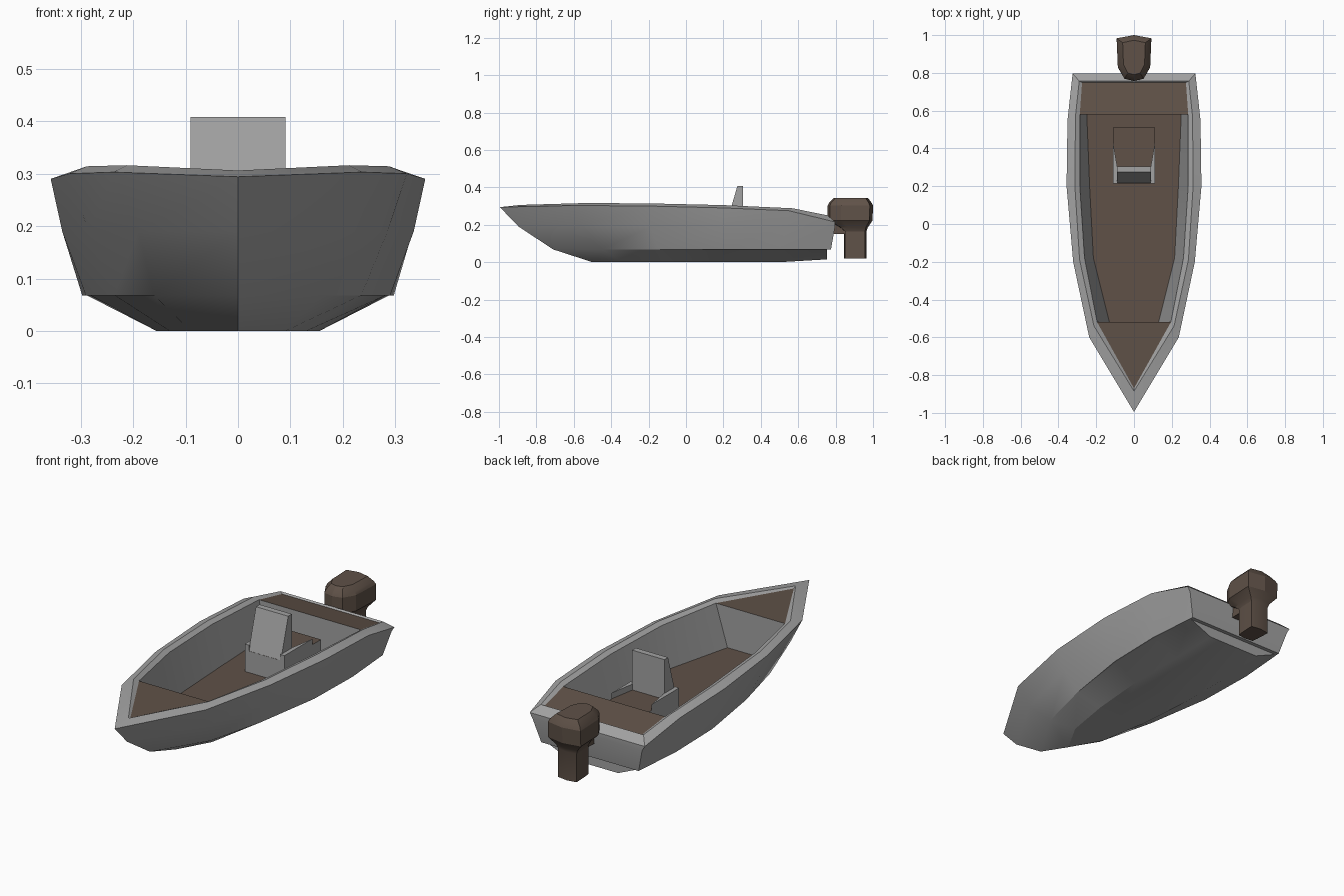
import bpy
import math

if "Cube" in bpy.data.objects:
    bpy.data.objects.remove(bpy.data.objects["Cube"], do_unlink=True)


def material(name, rgb):
    mat = bpy.data.materials.new(name)
    mat.use_nodes = True
    mat.diffuse_color = (*rgb, 1)
    mat.node_tree.nodes["Principled BSDF"].inputs["Base Color"].default_value = (*rgb, 1)
    return mat


GREY = material("hull grey", (0.36, 0.36, 0.36))
BROWN = material("deck brown", (0.115, 0.083, 0.064))


class Shape:
    """Collects faces, sharing points that coincide."""

    def __init__(self):
        self.points, self.faces, self.slots = {}, [], []

    def face(self, corners, slot=0):
        ids = []
        for p in corners:
            key = tuple(round(c, 4) for c in p)
            i = self.points.setdefault(key, len(self.points))
            if i not in ids:
                ids.append(i)
        if len(ids) > 2:
            self.faces.append(ids)
            self.slots.append(slot)

    def loft_both_sides(self, rows, slots=None):
        for r, (low, high) in enumerate(zip(rows, rows[1:])):
            for a, b, c, d in zip(low, low[1:], high[1:], high):
                slot = slots[r] if slots else 0
                self.face((a, b, c, d), slot)
                self.face([(-x, y, z) for x, y, z in (d, c, b, a)], slot)

    def rings(self, rings, slot=0):
        n = len(rings[0])
        for low, high in zip(rings, rings[1:]):
            for i in range(n):
                k = (i + 1) % n
                self.face((low[i], low[k], high[k], high[i]), slot)
        self.face(rings[0][::-1], slot)
        self.face(rings[-1], slot)

    def build(self, name, mats, angle=28):
        mesh = bpy.data.meshes.new(name)
        mesh.from_pydata(list(self.points), [], self.faces)
        for mat in mats:
            mesh.materials.append(mat)
        for poly, slot in zip(mesh.polygons, self.slots):
            poly.material_index = slot
        obj = bpy.data.objects.new(name, mesh)
        bpy.context.collection.objects.link(obj)
        bpy.ops.object.select_all(action="DESELECT")
        obj.select_set(True)
        bpy.context.view_layer.objects.active = obj
        bpy.ops.object.shade_smooth_by_angle(angle=math.radians(angle))
        return obj


def to_centre(row):
    # end each line on the centre plane
    return row + [(0, row[-1][1], row[-1][2])]


# Hull lines, bow to stern
bottom = to_centre([(0, -.5, 0), (.09, -.34, 0), (.13, -.1, 0),
                    (.155, .2, 0), (.155, .5, 0), (.145, .755, .015)])
keel = [(0, y, z) for x, y, z in bottom]
chine = to_centre([(0, -.71, .068), (.16, -.45, .068), (.235, -.15, .068),
                   (.29, .2, .068), (.297, .5, .068), (.275, .775, .068)])
step = [(x * .97, min(y, .755), z) for x, y, z in chine]
step[:3] = chine[:3]
middle = to_centre([(0, -.895, .19), (.19, -.57, .19), (.285, -.19, .19),
                    (.335, .2, .19), (.333, .54, .19), (.31, .797, .19)])
gunwale = to_centre([(0, -.995, .294), (.237, -.6, .303), (.322, -.2, .3),
                     (.357, .2, .29), (.352, .55, .275), (.325, .797, .215)])
rim = to_centre([(0, -.885, .306), (.212, -.54, .316), (.288, -.19, .314),
                 (.313, .2, .305), (.31, .57, .288), (.29, .757, .25)])
lip = to_centre([(0, -.87, .298), (.195, -.52, .305), (.262, -.18, .303),
                 (.287, .2, .294), (.287, .58, .275), (.275, .748, .243)])

hull = Shape()
hull.loft_both_sides([keel, bottom, step, chine, middle, gunwale, rim, lip])
hull.build("hull", [GREY])

# Cockpit walls, bulkheads and floor
FLOOR = .095
edge = lip[1:5]
wall_top = [(0, -.52, edge[0][2])] + edge + [(0, .58, edge[-1][2])]
wall_foot = [(0, -.52, FLOOR), (.13, -.52, FLOOR), (.215, -.18, FLOOR),
             (.235, .2, FLOOR), (.25, .58, FLOOR), (0, .58, FLOOR)]
floor_line = [(0, y, z) for x, y, z in wall_foot]
cockpit = Shape()
cockpit.loft_both_sides([wall_top, wall_foot, floor_line], [0, 1])
cockpit.build("cockpit", [GREY, BROWN])

# Bow and stern decks
for name, line in (("bow_deck", lip[:2]), ("stern_deck", lip[4:6])):
    deck = Shape()
    deck.loft_both_sides([line, [(0, y, z) for x, y, z in line]])
    deck.build(name, [BROWN])


def plan_prism(shape, outline, z0, z1):
    shape.rings([[(x, y, z) for x, y in outline] for z in (z0, z1)])


# Seat base with brown top
SEAT = .205
base = Shape()
plan_prism(base, [(-.112, .215), (.112, .215), (.112, .51), (-.112, .51)], FLOOR, SEAT)
base.slots[-1] = 1
base.build("seat_base", [GREY, BROWN])

# Tapered side bolsters
for name, s in (("left_bolster", 1), ("right_bolster", -1)):
    outline = [(s * .088, .215), (s * .112, .215), (s * .112, .44), (s * .088, .3)]
    bolster = Shape()
    plan_prism(bolster, outline[::s], SEAT - .005, SEAT + .03)
    bolster.build(name, [GREY])

# Backrest with a raked front
back = Shape()
profile = [(.216, SEAT), (.305, SEAT), (.305, .408), (.275, .408)]
back.rings([[(x, y, z) for y, z in profile] for x in (-.091, .091)])
back.build("seat_back", [GREY])


def motor_ring(width, front, rear, z, nose=.55):
    # shield-shaped section, narrow towards the boat
    d = rear - front
    half = [(width * nose, front + d * .05), (width * .93, front + d * .3),
            (width, rear - d * .07)]
    right = [(x, y, z) for x, y in half]
    left = [(-x, y, z) for x, y in half[::-1]]
    return [(0, front, z)] + right + [(0, rear, z)] + left


# Outboard motor: leg, flared cowl and chamfered cap
motor = Shape()
motor.rings([
    motor_ring(.052, .845, .965, .02, .85),
    motor_ring(.052, .845, .965, .165, .85),
    motor_ring(.06, .82, .972, .185, .8),
    motor_ring(.092, .757, .997, .222),
    motor_ring(.092, .757, 1.0, .302),
    motor_ring(.084, .765, .992, .318),
    motor_ring(.06, .79, .973, .343),
])
motor.build("outboard_motor", [BROWN], 20)

# Bracket joining motor and transom
bracket = Shape()
plan_prism(bracket, [(-.035, .78), (.035, .78), (.035, .87), (-.035, .87)], .15, .225)
bracket.build("motor_bracket", [BROWN])
